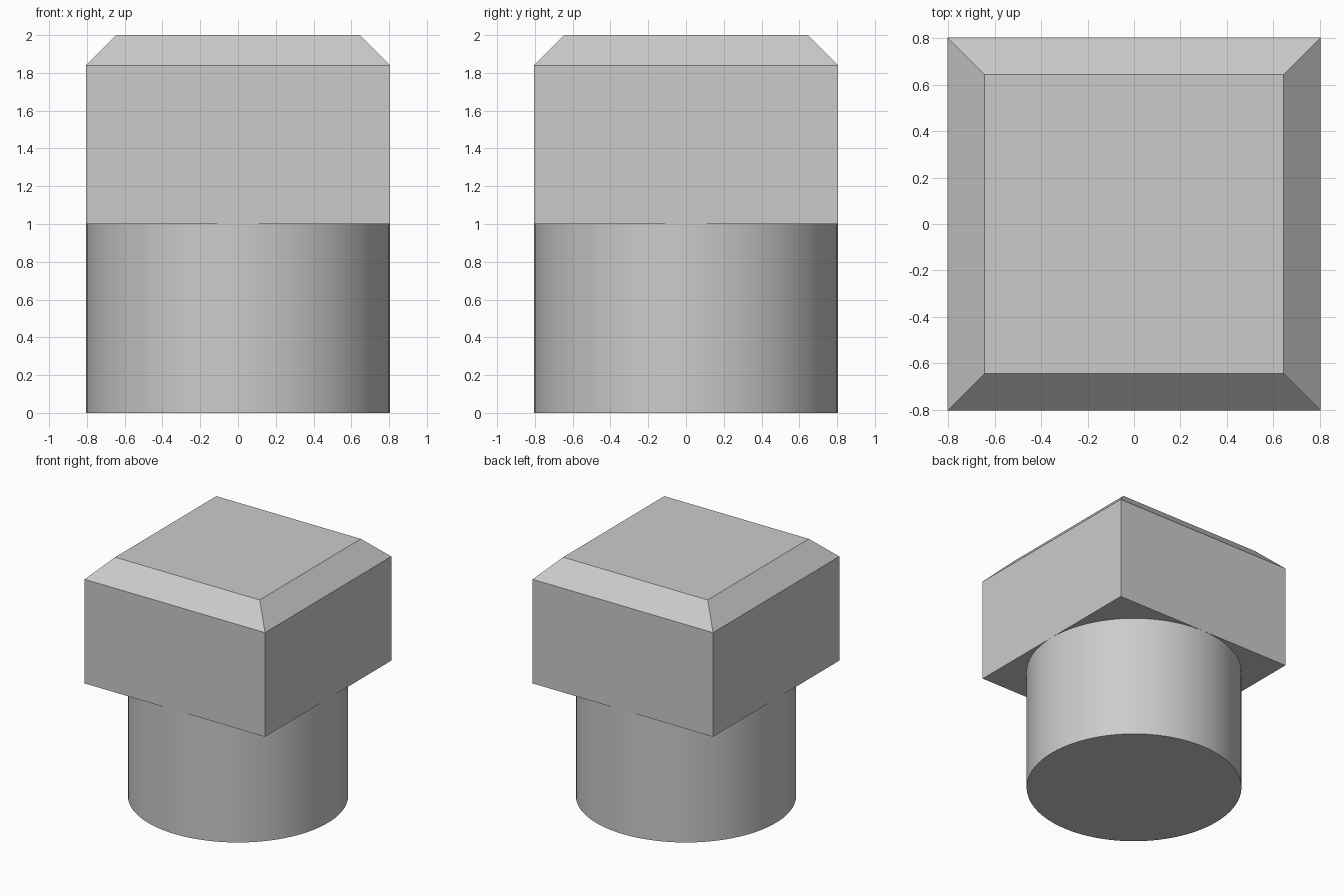
import bpy
import bmesh
import math
from mathutils import Matrix, Vector

HALF = 0.805      # half width of the head and radius of the shank
TOP_HALF = 0.645  # half width of the flat top
SHANK_TOP = 1.0
CHAMFER_Z = 1.84
TOP_Z = 2.0

default_cube = bpy.data.objects.get("Cube")
if default_cube:
    bpy.data.objects.remove(default_cube, do_unlink=True)

# Plain grey material
grey = bpy.data.materials.new("light grey")
grey.use_nodes = True
colour = (0.6, 0.6, 0.6, 1.0)
grey.diffuse_color = colour
for node in grey.node_tree.nodes:
    if node.type == 'BSDF_PRINCIPLED':
        node.inputs["Base Color"].default_value = colour


def add_object(name, bm):
    bmesh.ops.recalc_face_normals(bm, faces=bm.faces[:])
    mesh = bpy.data.meshes.new(name)
    bm.to_mesh(mesh)
    bm.free()
    mesh.materials.append(grey)
    obj = bpy.data.objects.new(name, mesh)
    bpy.context.collection.objects.link(obj)
    return obj


# Round shank, smooth around the side with sharp rims
bm = bmesh.new()
bmesh.ops.create_cone(bm, cap_ends=True, segments=96, radius1=HALF, radius2=HALF,
                      depth=SHANK_TOP, matrix=Matrix.Translation((0, 0, SHANK_TOP / 2)))
shank = add_object("round_shank", bm)
bpy.ops.object.select_all(action='DESELECT')
shank.select_set(True)
bpy.context.view_layer.objects.active = shank
bpy.ops.object.shade_smooth_by_angle(angle=math.radians(30))

# Square head: a block whose top is extruded and tapered into a chamfer
bm = bmesh.new()
height = CHAMFER_Z - SHANK_TOP
bmesh.ops.create_cube(bm, size=1.0, matrix=Matrix.Translation((0, 0, SHANK_TOP + height / 2))
                      @ Matrix.Diagonal((2 * HALF, 2 * HALF, height, 1)))
bm.normal_update()
top = [f for f in bm.faces if f.normal.z > 0.9]
cap = bmesh.ops.extrude_discrete_faces(bm, faces=top)["faces"][0]
taper = TOP_HALF / HALF
bmesh.ops.scale(bm, vec=Vector((taper, taper, 1)), verts=cap.verts[:])
bmesh.ops.translate(bm, vec=Vector((0, 0, TOP_Z - CHAMFER_Z)), verts=cap.verts[:])
add_object("square_head", bm)
